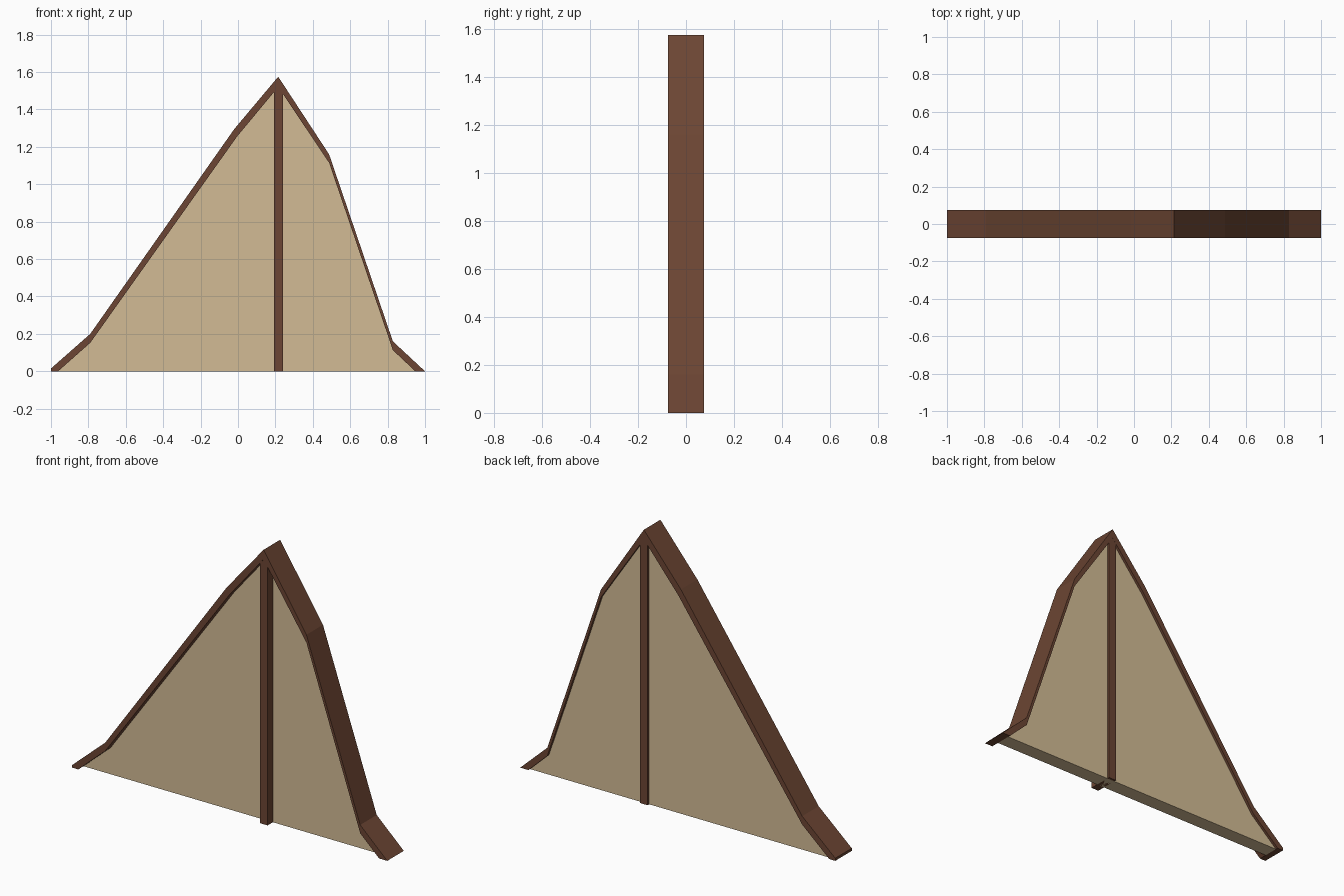
import bpy, bmesh

if "Cube" in bpy.data.objects:
    bpy.data.objects.remove(bpy.data.objects["Cube"])


def material(name, rgb):
    m = bpy.data.materials.new(name)
    m.diffuse_color = (*rgb, 1)
    m.use_nodes = True
    m.node_tree.nodes["Principled BSDF"].inputs["Base Color"].default_value = m.diffuse_color
    return m


WOOD = material("dark brown wood", (0.15, 0.06, 0.033))
PLASTER = material("cream plaster", (0.65, 0.50, 0.30))


def extrude(name, polygons, y0, y1, mat):
    """Extrude adjoining x-z polygons from y0 to y1 as one closed solid."""
    bm = bmesh.new()
    faces = [bm.faces.new([bm.verts.new((x, y0, z)) for x, z in poly])
             for poly in polygons]
    bmesh.ops.remove_doubles(bm, verts=bm.verts, dist=0.0001)
    geo = bmesh.ops.extrude_face_region(bm, geom=bm.faces[:], use_keep_orig=True)
    new = [v for v in geo["geom"] if isinstance(v, bmesh.types.BMVert)]
    bmesh.ops.translate(bm, verts=new, vec=(0, y1 - y0, 0))
    bmesh.ops.recalc_face_normals(bm, faces=bm.faces)
    mesh = bpy.data.meshes.new(name)
    bm.to_mesh(mesh)
    bm.free()
    mesh.materials.append(mat)
    ob = bpy.data.objects.new(name, mesh)
    bpy.context.collection.objects.link(ob)
    return ob


# Gable outline, outside and inside of the bargeboard
outer = [(-1, 0.015), (-0.79, 0.20), (-0.02, 1.295), (0.215, 1.575),
         (0.487, 1.16), (0.828, 0.16), (1, 0)]
inner = [(-0.962, 0), (-0.79, 0.152), (-0.005, 1.255), (0.215, 1.52),
         (0.487, 1.115), (0.828, 0.113), (0.948, 0)]

# Bargeboard frame, one quad per segment, plus the small left foot
quads = [(outer[i], outer[i + 1], inner[i + 1], inner[i]) for i in range(6)]
quads.append(((-1, 0), outer[0], inner[0]))
extrude("gable_frame", quads, -0.075, 0.075, WOOD)

# Infill panel, tucked slightly into the frame
edge = [(i[0] * 0.8 + o[0] * 0.2, i[1] * 0.8 + o[1] * 0.2)
        for o, i in zip(outer, inner)]
edge[0], edge[-1] = inner[0], inner[-1]
extrude("infill_panel", [edge], -0.027, 0.06, PLASTER)

# Upright post under the peak
extrude("centre_post", [[(0.192, 0), (0.24, 0), (0.24, 1.5), (0.215, 1.53),
                         (0.192, 1.5)]], -0.0745, 0.0745, WOOD)
